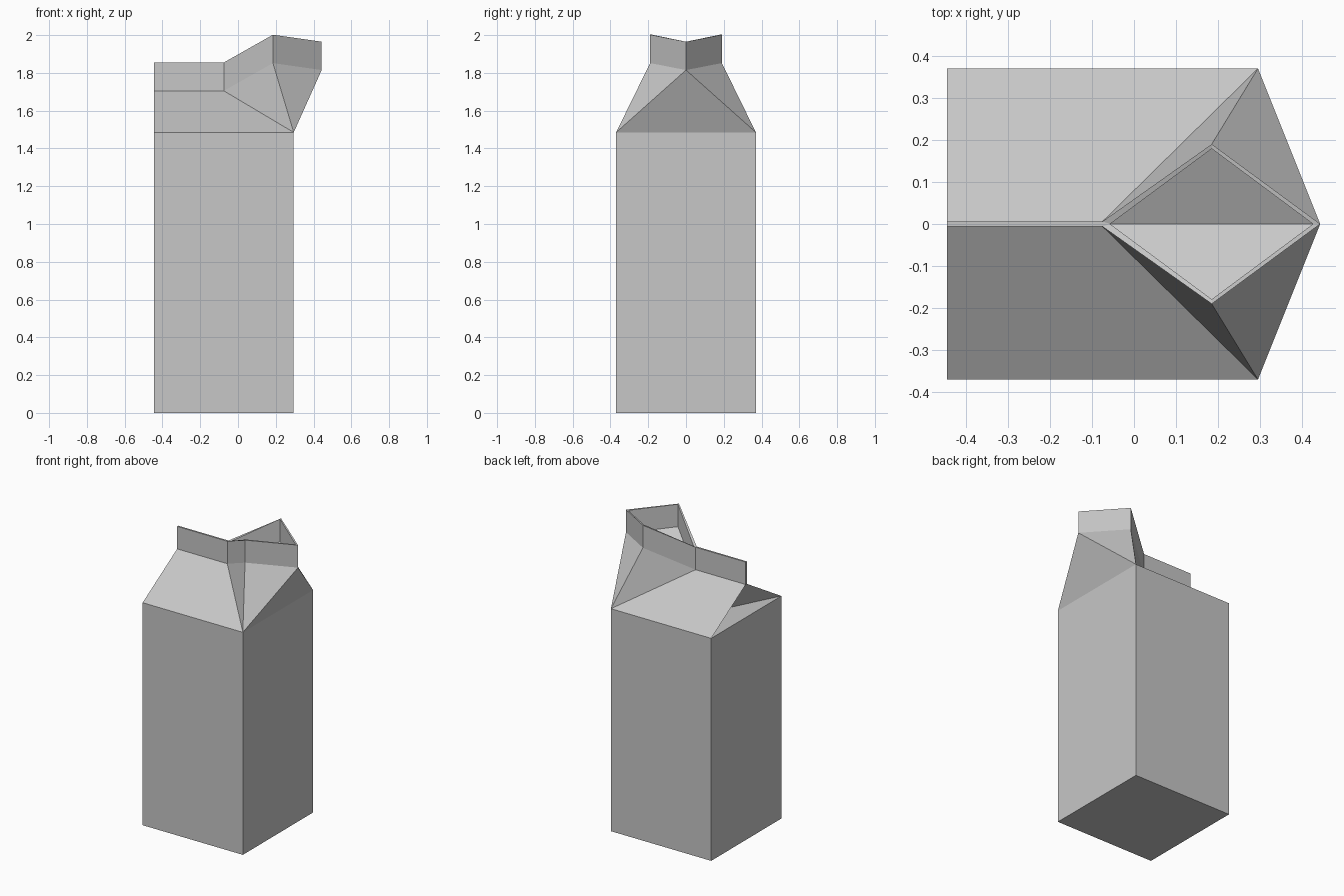
import bpy
import bmesh
from mathutils import Vector

cube = bpy.data.objects.get("Cube")
if cube:
    bpy.data.objects.remove(cube, do_unlink=True)

# One plain card colour
card = bpy.data.materials.new("grey_card")
card.use_nodes = True
colour = (0.57, 0.57, 0.57, 1)
card.diffuse_color = colour
card.node_tree.nodes["Principled BSDF"].inputs["Base Color"].default_value = colour

X0, X1, HALF, SHOULDER = -0.445, 0.295, 0.37, 1.485   # body limits
RIDGE, LIP, SEAM = 1.705, 0.15, 0.006                 # ridge height, lip height, half seam


def add_part(name, faces, mirror=True):
    """Make a part from faces given as corner points, mirrored front to back."""
    bm = bmesh.new()
    for face in faces:
        bm.faces.new([bm.verts.new(p) for p in face])
    bmesh.ops.remove_doubles(bm, verts=bm.verts, dist=1e-5)
    mesh = bpy.data.meshes.new(name)
    bm.to_mesh(mesh)
    bm.free()
    mesh.materials.append(card)
    obj = bpy.data.objects.new(name, mesh)
    bpy.context.collection.objects.link(obj)
    if mirror:
        mod = obj.modifiers.new("front_to_back", 'MIRROR')
        mod.use_axis = (False, True, False)
        mod.use_clip = True
    return obj


def box_faces(x0, x1, y, z0, z1):
    """Side and end faces of an upright box centred on y = 0."""
    ring = [(x0, -y), (x1, -y), (x1, y), (x0, y)]
    low = [Vector((*p, z0)) for p in ring]
    high = [Vector((*p, z1)) for p in ring]
    sides = [(low[i], low[(i + 1) % 4], high[(i + 1) % 4], high[i]) for i in range(4)]
    return sides, low[::-1], high


# Body: open at the shoulder, where the roof closes it
sides, base, _ = box_faces(X0, X1, HALF, 0, SHOULDER)
add_part("carton_body", sides + [base], mirror=False)

# Key points of the front half of the folded top
west = Vector((X0, -HALF, SHOULDER))
east = Vector((X1, -HALF, SHOULDER))
ridge_end = Vector((X0, -SEAM, RIDGE))
ridge_mid = Vector((-0.075, -SEAM, RIDGE))
spout_side = Vector((0.185, -0.19, 1.852))
spout_tip = Vector((0.443, 0, 1.815))
east_mid = Vector((X1, 0, SHOULDER))
west_mid = Vector((X0, 0, SHOULDER))
tuck = Vector((-0.255, 0, SHOULDER))

# Sloping roof panels and the spread spout panels
add_part("gable_roof", [
    (west, east, ridge_mid, ridge_end),
    (ridge_mid, east, spout_side),
    (spout_side, east, spout_tip),
    (east, east_mid, spout_tip),
])

# Tucked-in gusset at the closed end
add_part("closed_gusset", [
    (west, tuck, west_mid),
    (west, ridge_end, tuck),
    (ridge_end, Vector((X0, 0, RIDGE)), tuck),
])

# Flat upright seam
sides, base, top = box_faces(X0, ridge_mid.x, SEAM, RIDGE, RIDGE + LIP)
add_part("top_seam", sides + [base, top], mirror=False)

# Diamond lip around the spout, with card thickness
outer = [ridge_mid, spout_side, spout_tip]
inner = [Vector((-0.057, 0, RIDGE)), Vector((0.185, -0.179, 1.852)),
         Vector((0.426, 0, 1.815))]
up = Vector((0, 0, LIP))
lip = [(outer[0] + up, inner[0] + up, Vector((ridge_mid.x, 0, RIDGE + LIP)))]
for i in range(2):
    a, b, c, d = outer[i], outer[i + 1], inner[i], inner[i + 1]
    lip += [(a, b, b + up, a + up), (a + up, b + up, d + up, c + up),
            (d, c, c + up, d + up)]
add_part("spout_lip", lip)

# Valley-shaped floor inside the spout
add_part("spout_floor", [tuple(inner)])
